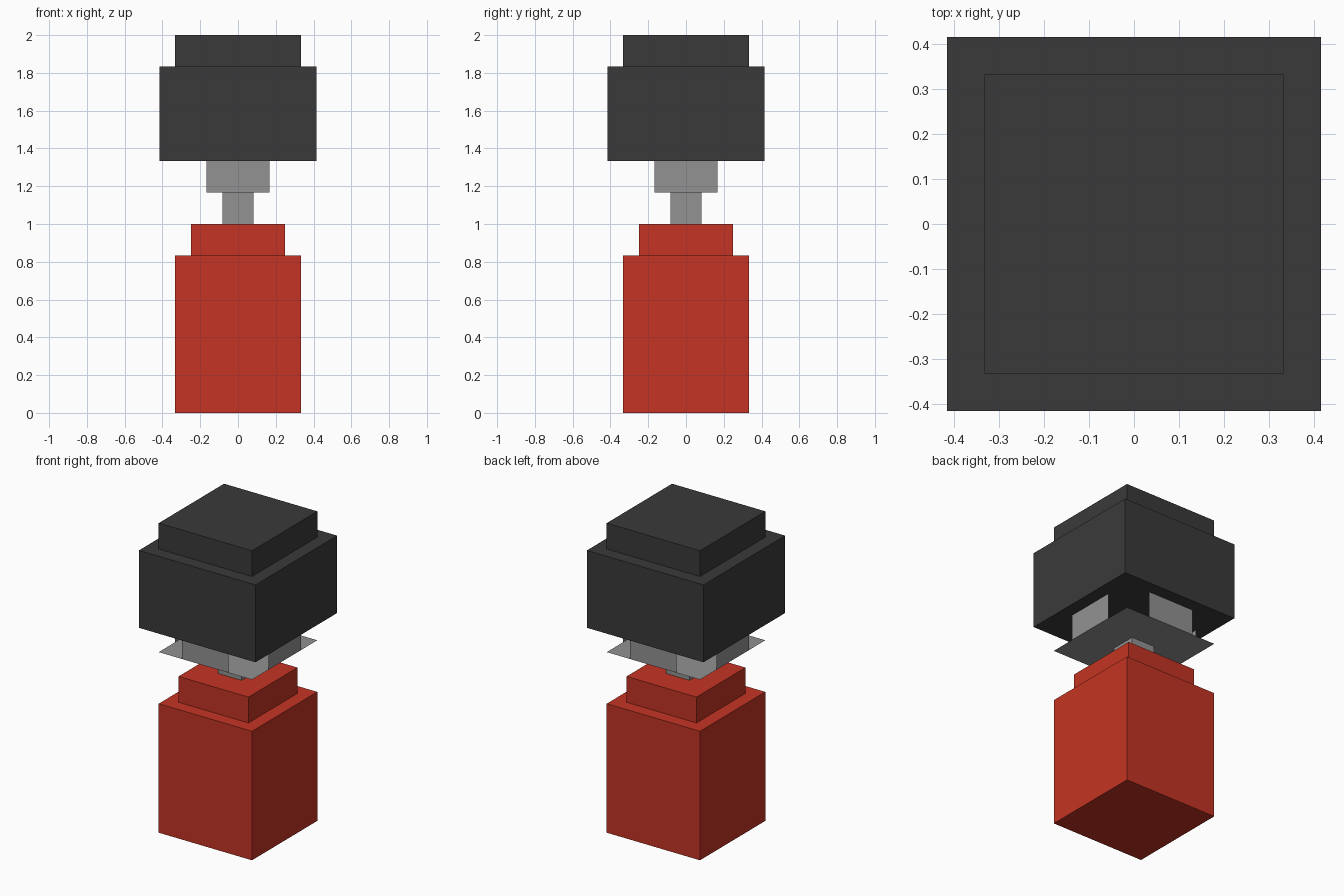
import bpy
import math
from mathutils import Matrix, Vector

if "Cube" in bpy.data.objects:
    bpy.data.objects.remove(bpy.data.objects["Cube"])

U = 1 / 12  # modelling unit


def material(name, rgb):
    m = bpy.data.materials.new(name)
    m.diffuse_color = (*rgb, 1)
    m.use_nodes = True
    m.node_tree.nodes["Principled BSDF"].inputs["Base Color"].default_value = m.diffuse_color
    return m


RED = material("red", (0.552, 0.034, 0.017))
GREY = material("grey", (0.287, 0.287, 0.287))
DARK = material("charcoal", (0.042, 0.042, 0.042))


def block(name, half, z0, z1, mat):
    """Square block centred on the axis, sizes in units."""
    bpy.ops.mesh.primitive_cube_add(size=1)
    ob = bpy.context.object
    ob.name = name
    ob.data.transform(Matrix.Translation((0, 0, (z0 + z1) / 2 * U)) @
                      Matrix.Diagonal((2 * half * U, 2 * half * U, (z1 - z0) * U, 1)))
    ob.data.materials.append(mat)


def sheet(name, corners, mat, turn=0):
    """Single flat face, turned about the vertical axis."""
    rot = Matrix.Rotation(turn, 3, 'Z')
    me = bpy.data.meshes.new(name)
    me.from_pydata([rot @ Vector(c) * U for c in corners], [], [(0, 1, 2, 3)])
    me.materials.append(mat)
    bpy.context.collection.objects.link(bpy.data.objects.new(name, me))


# Red body with stepped shoulder
block("body", 4, 0, 10, RED)
block("shoulder", 3, 10, 12, RED)

# Grey stem carrying a thin flange
block("stem", 1, 12, 14, GREY)
sheet("flange", [(-4, -4, 14), (4, -4, 14), (4, 4, 14), (-4, 4, 14)], GREY)

# Four thin upright tabs, one at the middle of each flange edge
for i in range(4):
    sheet(f"tab_{i + 1}", [(-2, -4, 14), (2, -4, 14), (2, -4, 16), (-2, -4, 16)],
          GREY, i * math.pi / 2)

# Dark cap with stepped top
block("cap", 5, 16, 22, DARK)
block("cap_top", 4, 22, 24, DARK)
